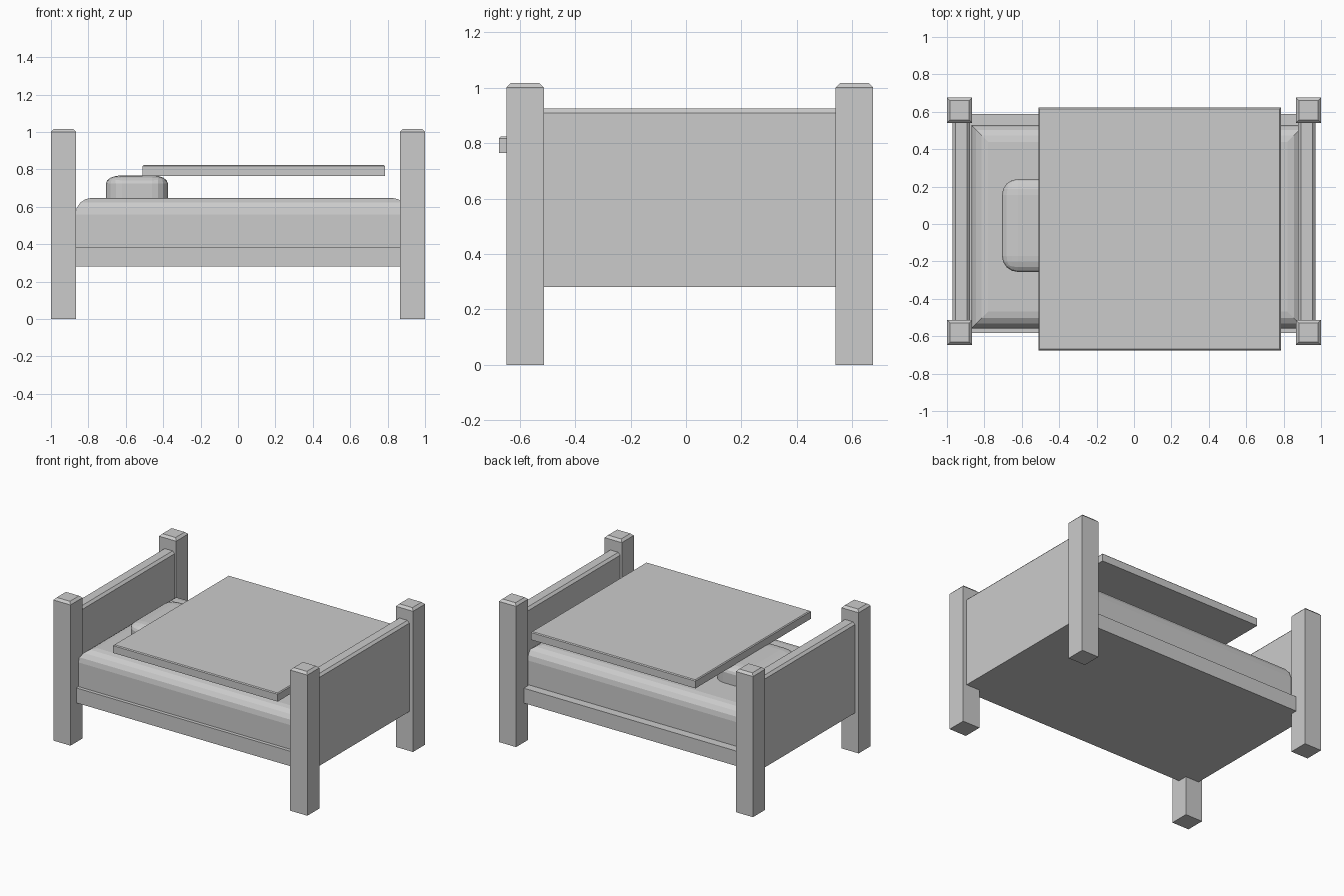
import bpy
import bmesh

if "Cube" in bpy.data.objects:
    bpy.data.objects.remove(bpy.data.objects["Cube"])

grey = bpy.data.materials.new("plain grey")
grey.diffuse_color = (0.6, 0.6, 0.6, 1)
grey.use_nodes = True
grey.node_tree.nodes["Principled BSDF"].inputs["Base Color"].default_value = grey.diffuse_color


def box(name, x, y, z, bevel=0.0, segments=1, vertical=False, squash=1.0):
    """Box from (min, max) ranges, with its top (and upright) edges bevelled."""
    bm = bmesh.new()
    bmesh.ops.create_cube(bm, size=1)
    size = [r[1] - r[0] for r in (x, y, z)]
    for v in bm.verts:
        v.co.x = (x[0] + x[1]) / 2 + v.co.x * size[0]
        v.co.y = (y[0] + y[1]) / 2 + v.co.y * size[1]
        v.co.z = (v.co.z + 0.5) * size[2] / squash
    if bevel:
        def chosen(e):
            a, b = e.verts
            upright = abs(a.co.z - b.co.z) > 1e-4
            return vertical if upright else a.co.z > 1e-4
        edges = [e for e in bm.edges if chosen(e)]
        bmesh.ops.bevel(bm, geom=edges, offset=bevel, segments=segments,
                        profile=0.5, affect='EDGES', clamp_overlap=True)
    for v in bm.verts:
        v.co.z = z[0] + v.co.z * squash
    bmesh.ops.recalc_face_normals(bm, faces=bm.faces)
    mesh = bpy.data.meshes.new(name)
    bm.to_mesh(mesh)
    bm.free()
    mesh.materials.append(grey)
    obj = bpy.data.objects.new(name, mesh)
    bpy.context.collection.objects.link(obj)
    return obj


# Corner posts and end boards
for s, end in ((-1, "head"), (1, "foot")):
    xs = sorted((s * 0.865, s * 1.0))
    for side, ys in (("front", (-0.648, -0.513)), ("back", (0.54, 0.675))):
        box(f"{end}_{side}_post", xs, ys, (0, 1.017), 0.016)
    box(f"{end}board", sorted((s * 0.877, s * 0.971)), (-0.53, 0.56),
        (0.28, 0.925), 0.016)

# Bed base
box("base", (-0.89, 0.89), (-0.583, 0.588), (0.28, 0.386))

# Mattress with rounded top edges
box("mattress", (-0.87, 0.91), (-0.558, 0.528), (0.37, 0.648), 0.09, 4)

# Pillow, rounded then flattened
box("pillow", (-0.706, -0.375), (-0.256, 0.24), (0.63, 0.768), 0.085, 4,
    vertical=True, squash=0.5)

# Flat blanket hovering above the mattress
box("blanket", (-0.51, 0.785), (-0.675, 0.622), (0.765, 0.823), 0.006)
